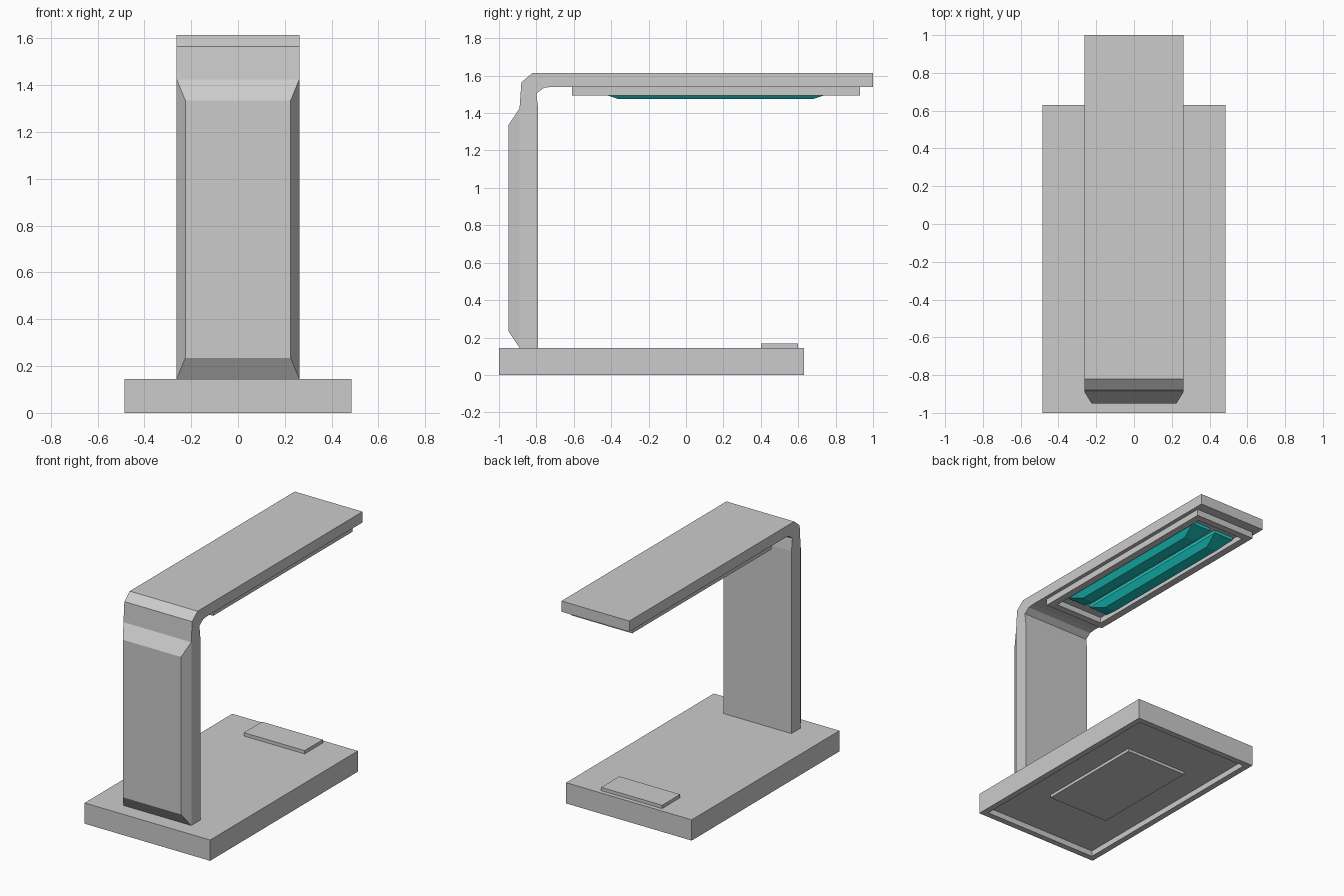
import bpy, bmesh

if "Cube" in bpy.data.objects:
    bpy.data.objects.remove(bpy.data.objects["Cube"])


def finish(name, bm, mat=None):
    bmesh.ops.recalc_face_normals(bm, faces=bm.faces)
    me = bpy.data.meshes.new(name)
    bm.to_mesh(me)
    bm.free()
    ob = bpy.data.objects.new(name, me)
    bpy.context.collection.objects.link(ob)
    if mat:
        me.materials.append(mat)
    return ob


def loft(name, rings, mat=None):
    """Skin a list of equal-length point rings and cap both ends."""
    bm = bmesh.new()
    vs = [[bm.verts.new(p) for p in r] for r in rings]
    n = len(vs[0])
    for a, b in zip(vs, vs[1:]):
        for i in range(n):
            j = (i + 1) % n
            bm.faces.new((a[i], a[j], b[j], b[i]))
    bm.faces.new(vs[0])
    bm.faces.new(vs[-1])
    return finish(name, bm, mat)


def rect_z(x0, x1, y0, y1, z):
    return [(x0, y0, z), (x1, y0, z), (x1, y1, z), (x0, y1, z)]


def box(name, hx, y0, y1, z0, z1):
    return loft(name, [rect_z(-hx, hx, y0, y1, z) for z in (z0, z1)])


def tray(name, hx, y0, y1, z0, z1, rim, floor):
    """Block hollowed from below, leaving a rim around a recessed floor."""
    i = (-hx + rim, hx - rim, y0 + rim, y1 - rim)
    return loft(name, [rect_z(-hx, hx, y0, y1, z1), rect_z(-hx, hx, y0, y1, z0),
                       rect_z(*i, z0), rect_z(*i, floor)])


# Base with recessed underside, underside pad and touch button
tray("base", 0.485, -1.0, 0.63, 0.0, 0.145, 0.042, 0.04)
box("underside_pad", 0.237, -0.57, 0.225, 0.02, 0.05)
box("button", 0.235, 0.4, 0.6, 0.14, 0.168)

# Column and arm: one bent profile extruded across x
profile = [(-0.89, 0.14), (-0.89, 1.425), (-0.88, 1.565), (-0.82, 1.615),
           (1.0, 1.615), (1.0, 1.54), (-0.72, 1.54), (-0.76, 1.535),
           (-0.80, 1.505), (-0.79, 1.42), (-0.79, 0.14)]
loft("column_and_arm", [[(x, y, z) for y, z in profile] for x in (-0.262, 0.262)])

# Bevelled panel raised on the outside of the column
loft("column_panel", [[(-w, y, z0), (w, y, z0), (w, y, z1), (-w, y, z1)]
                      for w, y, z0, z1 in ((0.262, -0.89, 0.145, 1.425),
                                           (0.225, -0.95, 0.235, 1.335))])

# Lamp housing under the arm
tray("lamp_housing", 0.235, -0.61, 0.93, 1.495, 1.56, 0.05, 1.535)

# Pair of bevelled light tubes
teal = bpy.data.materials.new("teal_light")
teal.diffuse_color = (0.01, 0.6, 0.56, 1)
teal.use_nodes = True
teal.node_tree.nodes["Principled BSDF"].inputs["Base Color"].default_value = teal.diffuse_color
for side, s in (("left", -1), ("right", 1)):
    loft("light_tube_" + side, [
        rect_z(s * 0.02, s * 0.17, -0.48, 0.80, 1.54),
        rect_z(s * 0.02, s * 0.17, -0.48, 0.80, 1.515),
        rect_z(s * 0.055, s * 0.135, -0.36, 0.68, 1.475)], teal)
